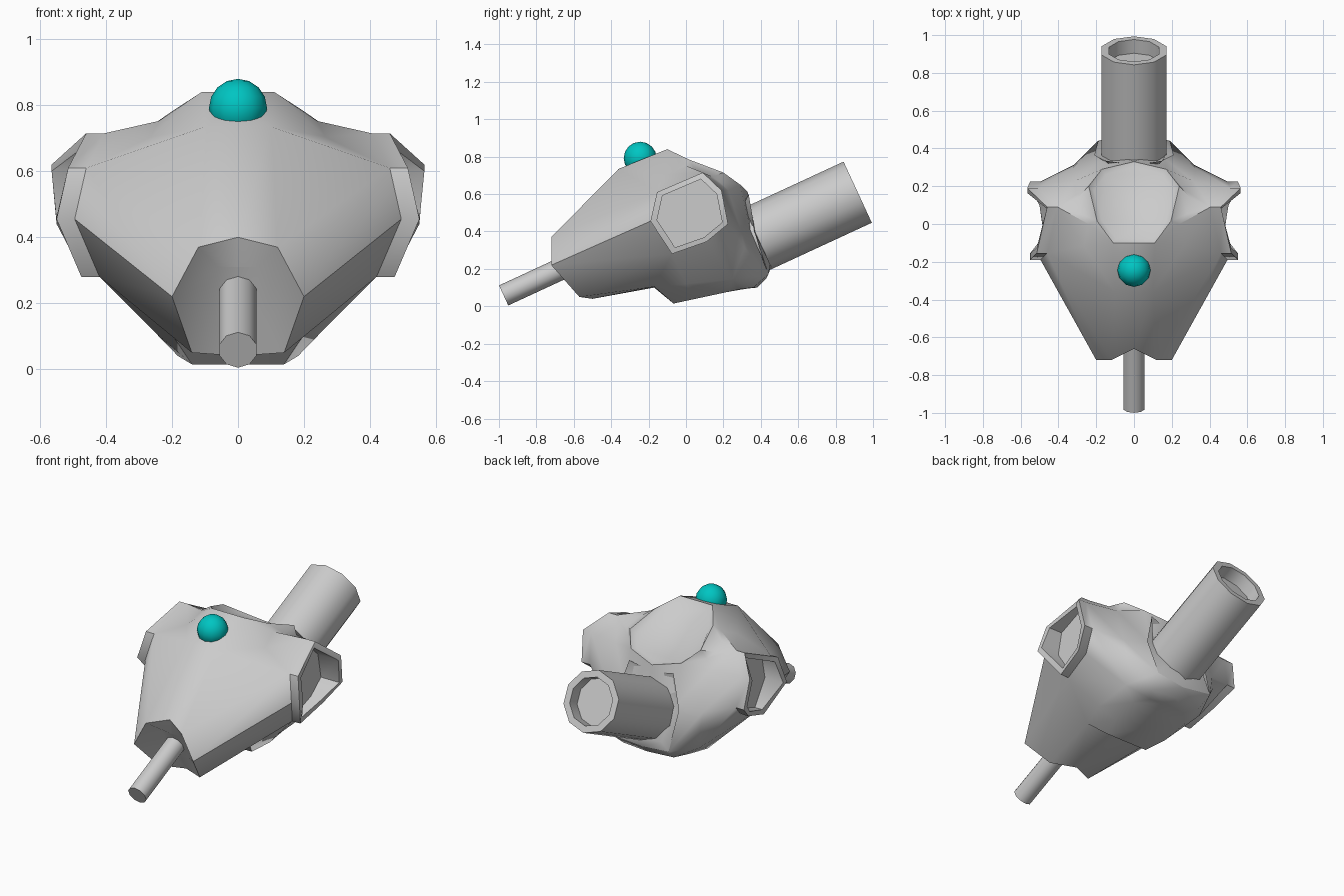
import bpy, bmesh, math
from mathutils import Vector as V

if "Cube" in bpy.data.objects:
    bpy.data.objects.remove(bpy.data.objects["Cube"])

AX = V((0, 0.908, 0.42)).normalized()      # tilted long axis of the model


def finish(bm, name, angle=45):
    bmesh.ops.recalc_face_normals(bm, faces=bm.faces)
    me = bpy.data.meshes.new(name)
    bm.to_mesh(me)
    bm.free()
    ob = bpy.data.objects.new(name, me)
    bpy.context.collection.objects.link(ob)
    bpy.ops.object.select_all(action='DESELECT')
    ob.select_set(True)
    bpy.context.view_layer.objects.active = ob
    bpy.ops.object.shade_smooth_by_angle(angle=math.radians(angle))
    return ob


def flip(pts):
    return [(-x, y, z) for x, y, z in reversed(pts)]


def whole(half):
    return half + flip([p for p in half if p[0] > 0])


def bridge(bm, a, b):
    n = len(a)
    for i in range(n):
        j = (i + 1) % n
        bm.faces.new((a[i], a[j], b[j], b[i]))


# Wavy port rims: points, outward axis, lip height, inner scale, floor depth
side = [(.55, -.19, .455), (.515, -.155, .61), (.46, .09, .715), (.565, .19, .62),
        (.55, .225, .44), (.50, .11, .345), (.475, -.075, .28)]
front = whole([(0, -.66, .4), (.12, -.72, .37), (.2, -.72, .22), (.14, -.57, .05), (0, -.5, .04)])
back = whole([(0, .31, .56), (.15, .335, .6), (.21, .365, .4), (.19, .44, .17), (0, .43, .15)])
top = whole([(.11, -.1, .84), (.195, .015, .785), (.24, .2, .715), (.17, .29, .65), (0, .33, .61)])
bottom = whole([(0, -.17, .1), (.2, -.17, .105), (.26, 0, .12), (.27, .25, .145),
                (.17, .36, .1), (0, .38, .1)])
ports = [(side, V((1, 0, 0)), .055, .84, .09),
         (flip(side), V((-1, 0, 0)), .055, .84, .09),
         (front, -AX, 0, .5, .04),
         (back, AX, 0, .8, 0),
         (top, V((0, .45, .89)), 0, .88, .02),
         (bottom, V((0, .21, -.98)), 0, .7, -.06)]

# Body: skin stretched between the ports, then rims bent into shape
bm = bmesh.new()
groups = []
for pts, ax, lip, scale, depth in ports:
    pts = [V(p) for p in pts]
    level = sum(p.dot(ax) for p in pts) / len(pts) - min(depth, 0)
    groups.append(([bm.verts.new(p + ax * (level - lip - p.dot(ax))) for p in pts], pts))
for x in (-.1, .1):
    bm.verts.new((x, -.36, .735))
bmesh.ops.convex_hull(bm, input=list(bm.verts))
for verts, _ in groups:
    ring = set(verts)
    caps = [f for f in bm.faces if all(v in ring for v in f.verts)]
    bmesh.ops.delete(bm, geom=caps, context='FACES_ONLY')
for (verts, pts), port in zip(groups, ports):
    for v, p in zip(verts, pts):
        v.co = p - port[1] * port[2]

# Hollows between the side, back and top ports
owner = {v: i for i, (verts, _) in enumerate(groups) for v in verts}
long_edges = [e for e in bm.edges if e.calc_length() > .15 and e.link_faces
              and all(owner.get(v) in (0, 1, 3, 4) for v in e.verts)
              and owner[e.verts[0]] != owner[e.verts[1]]]
for e in long_edges:
    mid = bmesh.utils.edge_split(e, e.verts[0], .5)[1]
    mid.co += (V((0, .05, .42)) - mid.co) * .07
bmesh.ops.triangulate(bm, faces=list(bm.faces))
loose = [e for e in bm.edges if not e.link_faces]
bmesh.ops.delete(bm, geom=loose, context='EDGES')

# Port rims, inner walls and floors
for pts, ax, lip, scale, depth in ports:
    pts = [V(p) for p in pts]
    mid = sum(pts, V()) / len(pts)
    flat = [p - ax * (p - mid).dot(ax) for p in pts]
    rim = [bm.verts.new(p - ax * lip) for p in pts]
    if lip:
        outer = [bm.verts.new(p) for p in pts]
        bridge(bm, rim, outer)
        rim = [bm.verts.new(p + (mid - q) * (1 - scale)) for p, q in zip(pts, flat)]
        bridge(bm, outer, rim)
    floor = [bm.verts.new(mid + (q - mid) * scale - ax * depth) for q in flat]
    bridge(bm, rim, floor)
    bm.faces.new(floor)
bmesh.ops.remove_doubles(bm, verts=list(bm.verts), dist=.0005)
bmesh.ops.delete(bm, geom=[v for v in bm.verts if not v.link_faces], context='VERTS')
finish(bm, "body", 50)


# Round pipes turned from a short profile of (distance, radius)
def pipe(name, start, axis, profile, n):
    bm = bmesh.new()
    u = V((1, 0, 0))
    w = axis.cross(u)
    rings = []
    for s, r in profile:
        rings.append([bm.verts.new(start + axis * s + r * (u * math.cos(a) + w * math.sin(a)))
                      for a in [2 * math.pi * (i + .5) / n for i in range(n)]])
    for a, b in zip(rings, rings[1:]):
        bridge(bm, a, b)
    bm.faces.new(rings[0])
    bm.faces.new(rings[-1])
    return finish(bm, name)


pipe("rear_pipe", V((0, .918, .61)) - AX * .68, AX,
     [(0, .18), (.68, .18), (.68, .14), (.6, .14)], 10)
pipe("front_nozzle", V((0, -.975, .058)) + AX * .5, -AX, [(0, .059), (.5, .059)], 10)

# Teal lamp on top
bm = bmesh.new()
bmesh.ops.create_uvsphere(bm, u_segments=12, v_segments=8, radius=.088)
bmesh.ops.translate(bm, verts=bm.verts, vec=(0, -.245, .792))
lamp = finish(bm, "lamp", 60)
mat = bpy.data.materials.new("teal")
mat.diffuse_color = (0, .56, .54, 1)
mat.use_nodes = True
mat.node_tree.nodes["Principled BSDF"].inputs["Base Color"].default_value = mat.diffuse_color
lamp.data.materials.append(mat)
